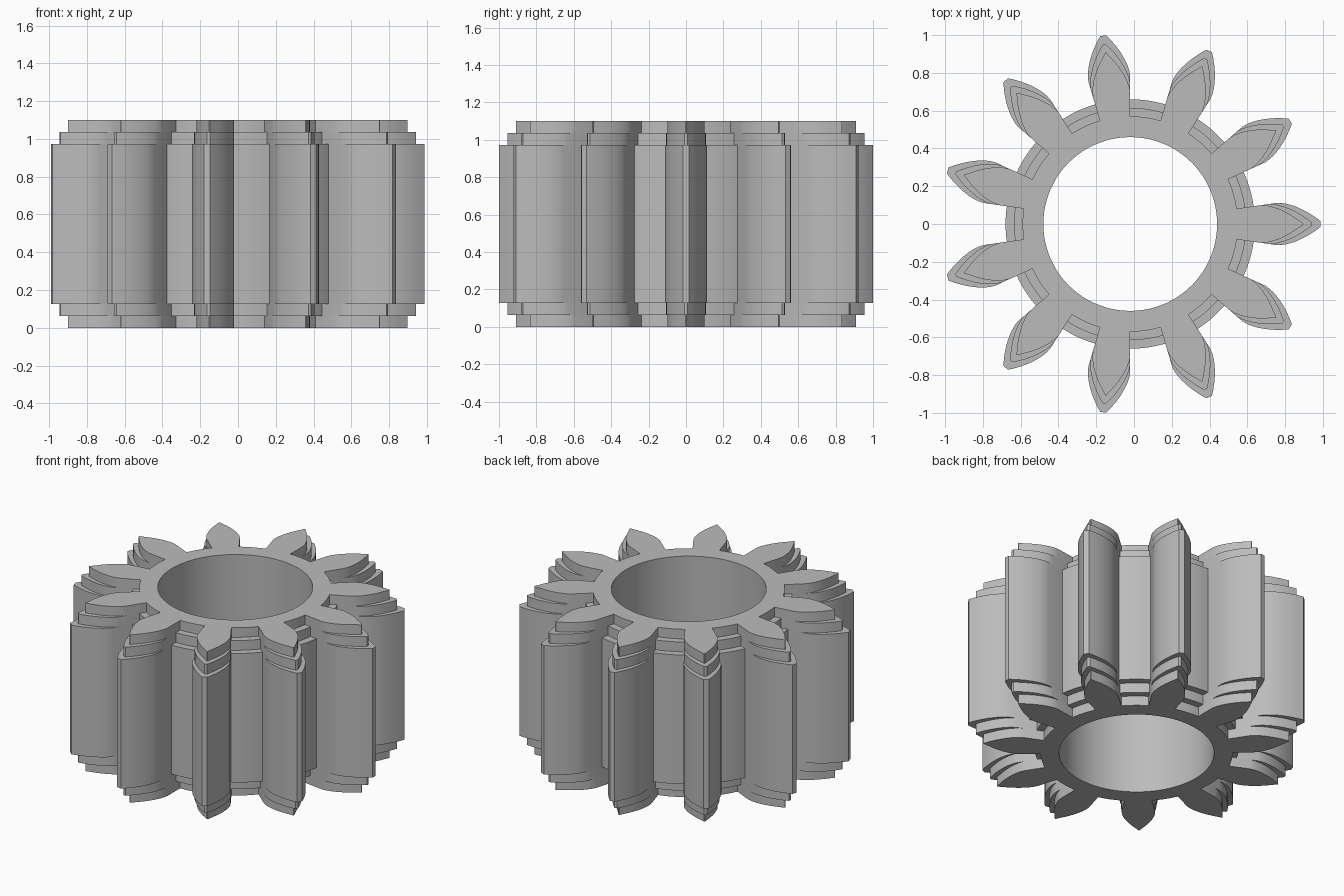
import bpy, bmesh
from math import pi, sin, cos, tan, acos

cube = bpy.data.objects.get("Cube")
if cube:
    bpy.data.objects.remove(cube)

TEETH = 11
PITCH = 2 * pi / TEETH
BORE, CENTRE_X, HEIGHT = 0.46, -0.02, 1.10

steel = bpy.data.materials.new("grey steel")
steel.use_nodes = True
colour = (0.5, 0.5, 0.5, 1)
steel.diffuse_color = colour
steel.node_tree.nodes["Principled BSDF"].inputs["Base Color"].default_value = colour


def tooth_side(inset):
    """Radius and half angle along one flank: radial foot, then involute to the tip."""
    root, base, tip = 0.66 - inset, 0.785 - 0.94 * inset, 1.007 - inset
    side = [(root, PITCH / 4)]
    for i in range(9):
        r = base + (tip - base) * i / 8
        a = acos(min(1, base / r))
        side.append((r, max(PITCH / 4 - (tan(a) - a), 0.003)))
    return side


def outline(inset):
    """Whole gear outline, anticlockwise, as polar points."""
    side = tooth_side(inset)
    points = []
    for t in range(TEETH):
        mid = t * PITCH
        points += [(r, mid - a) for r, a in side]
        points += [(r, mid + a) for r, a in reversed(side)]
        # valley floor between two teeth
        points += [(side[0][0], mid + PITCH * (0.25 + i / 12)) for i in range(1, 6)]
    return points


bm = bmesh.new()


def ring(points, z):
    return [bm.verts.new((r * cos(a), r * sin(a), z)) for r, a in points]


def loft(low, high):
    n = len(low)
    for i in range(n):
        j = (i + 1) % n
        face = bm.faces.new((low[i], low[j], high[j], high[i]))
        if face.calc_area() < 1e-6:
            bm.faces.remove(face)


# stepped outer wall, narrow at both ends
steps = [(0.09, 0), (0.09, 0.063), (0.045, 0.063), (0.045, 0.127), (0, 0.127)]
steps += [(inset, HEIGHT - z) for inset, z in reversed(steps)]
rings = [ring(outline(inset), z) for inset, z in steps]
for low, high in zip(rings, rings[1:]):
    loft(low, high)

# bore wall
circle = [(BORE, 2 * pi * i / 88) for i in range(88)]
bores = [ring(circle, 0), ring(circle, HEIGHT)]
loft(bores[1], bores[0])

# flat end faces between the bore and the outline
for outer, inner in ((rings[0], bores[0]), (rings[-1], bores[1])):
    edges = []
    for loop in (outer, inner):
        for a, b in zip(loop, loop[1:] + loop[:1]):
            edges.append(bm.edges.get((a, b)) or bm.edges.new((a, b)))
    bmesh.ops.triangle_fill(bm, edges=edges, use_beauty=True)

bmesh.ops.recalc_face_normals(bm, faces=bm.faces)
mesh = bpy.data.meshes.new("pinion_gear")
bm.to_mesh(mesh)
bm.free()
mesh.materials.append(steel)
gear = bpy.data.objects.new("pinion_gear", mesh)
gear.location.x = CENTRE_X
bpy.context.collection.objects.link(gear)

bpy.ops.object.select_all(action="DESELECT")
gear.select_set(True)
bpy.context.view_layer.objects.active = gear
bpy.ops.object.shade_smooth_by_angle(angle=pi / 7)
